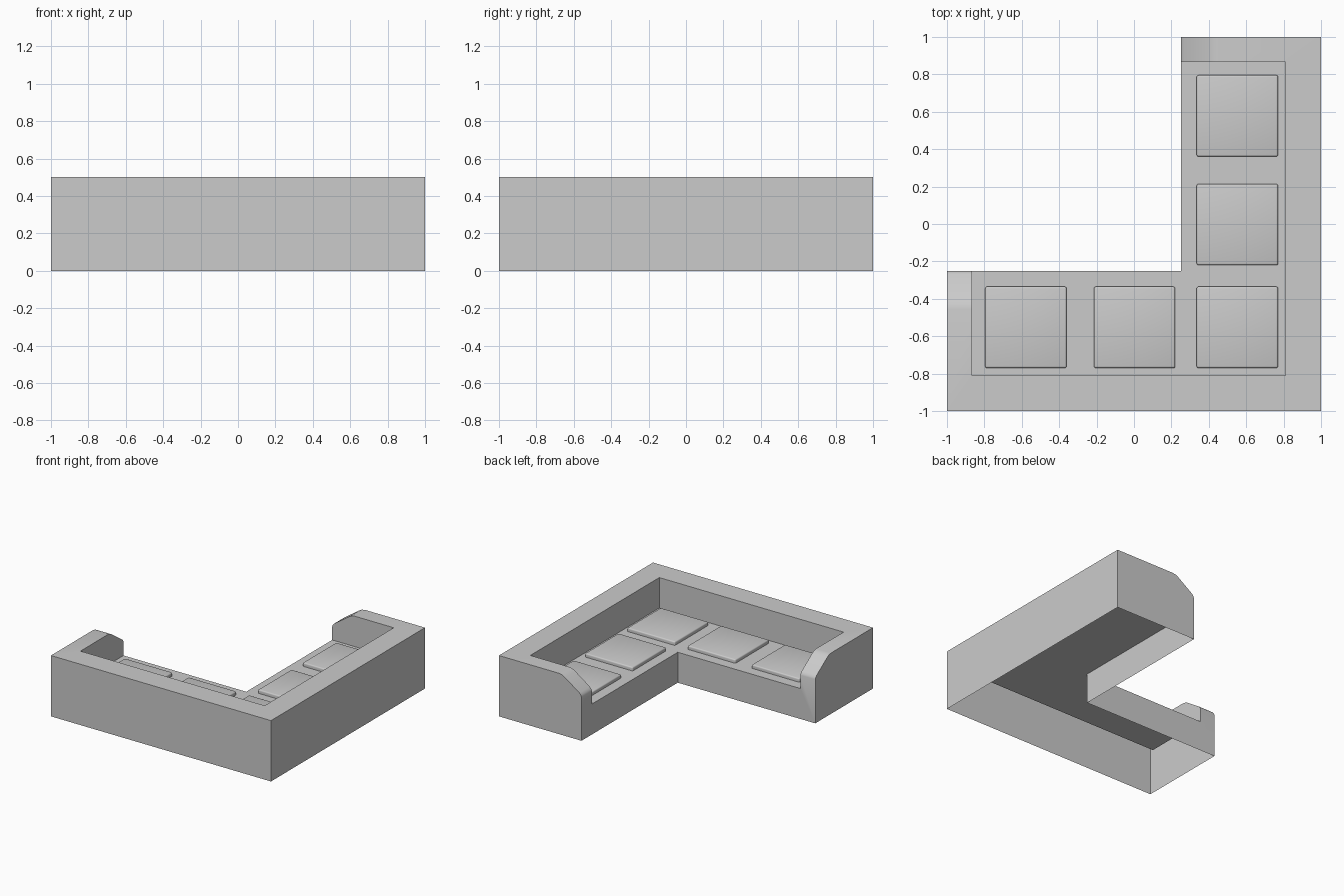
import bpy, bmesh

if "Cube" in bpy.data.objects:
    bpy.data.objects.remove(bpy.data.objects["Cube"])

SEAT_Z, TOP_Z = 0.25, 0.5


def make_object(name, bm):
    bmesh.ops.recalc_face_normals(bm, faces=bm.faces)
    mesh = bpy.data.meshes.new(name)
    bm.to_mesh(mesh)
    bm.free()
    obj = bpy.data.objects.new(name, mesh)
    bpy.context.collection.objects.link(obj)
    return obj


def prism(name, points, offset):
    bm = bmesh.new()
    face = bm.faces.new([bm.verts.new(p) for p in points])
    ext = bmesh.ops.extrude_face_region(bm, geom=[face])
    verts = [g for g in ext["geom"] if isinstance(g, bmesh.types.BMVert)]
    bmesh.ops.translate(bm, verts=verts, vec=offset)
    return make_object(name, bm)


def smooth(obj):
    bpy.ops.object.select_all(action='DESELECT')
    obj.select_set(True)
    bpy.context.view_layer.objects.active = obj
    bpy.ops.object.shade_smooth_by_angle()


def cut(obj, cutter):
    cutter.hide_render = True
    mod = obj.modifiers.new("cut", 'BOOLEAN')
    mod.operation, mod.solver, mod.object = 'DIFFERENCE', 'EXACT', cutter
    bpy.context.view_layer.objects.active = obj
    bpy.ops.object.modifier_apply(modifier=mod.name)
    bpy.data.objects.remove(cutter)


# L-shaped body
outline = [(-1, -1), (1, -1), (1, 1), (0.25, 1), (0.25, -0.25), (-1, -0.25)]
body = prism("sofa_body", [(x, y, 0) for x, y in outline], (0, 0, TOP_Z))

# Seat recess between backs and arms
recess = [(-0.865, -0.81), (0.81, -0.81), (0.81, 0.865), (-0.865, 0.865)]
cut(body, prism("recess_cutter", [(x, y, SEAT_Z) for x, y in recess], (0, 0, 0.5)))

# Rounded slope on the front of each arm (mirrored over the diagonal)
slope = [(0, 0.36), (0.006, 0.374), (0.018, 0.388), (0.15, 0.48), (0.175, 0.494),
         (0.205, 0.5), (0.205, 0.6), (-0.1, 0.6), (-0.1, 0.3)]
cut(body, prism("arm_cutter_a", [(0.25 + d, 0.82, z) for d, z in slope], (0, 0.3, 0)))
cut(body, prism("arm_cutter_b", [(-0.82, -0.25 - d, z) for d, z in slope], (-0.3, 0, 0)))

# Open underside
bm = bmesh.new()
bm.from_mesh(body.data)
floor = [f for f in bm.faces if all(v.co.z < 0.001 for v in f.verts)]
bmesh.ops.delete(bm, geom=floor, context='FACES')
bm.to_mesh(body.data)
bm.free()
smooth(body)

# Seat cushions
HALF, THICK = 0.2175, 0.03
centres = [(-0.578, -0.5525), (0.003, -0.5525), (0.5525, -0.5525),
           (0.5525, -0.003), (0.5525, 0.578)]
for i, (cx, cy) in enumerate(centres):
    bm = bmesh.new()
    bmesh.ops.create_cube(bm, size=1)
    bmesh.ops.scale(bm, vec=(2 * HALF, 2 * HALF, THICK), verts=bm.verts)
    bmesh.ops.translate(bm, vec=(cx, cy, SEAT_Z + THICK / 2), verts=bm.verts)
    edges = [e for e in bm.edges if max(v.co.z for v in e.verts) > SEAT_Z + 0.01]
    bmesh.ops.bevel(bm, geom=edges, offset=0.01, segments=3, profile=0.5,
                    affect='EDGES')
    bmesh.ops.recalc_face_normals(bm, faces=bm.faces)
    base = [f for f in bm.faces if f.normal.z < -0.9]
    bmesh.ops.delete(bm, geom=base, context='FACES')
    smooth(make_object(f"seat_cushion_{i + 1}", bm))
